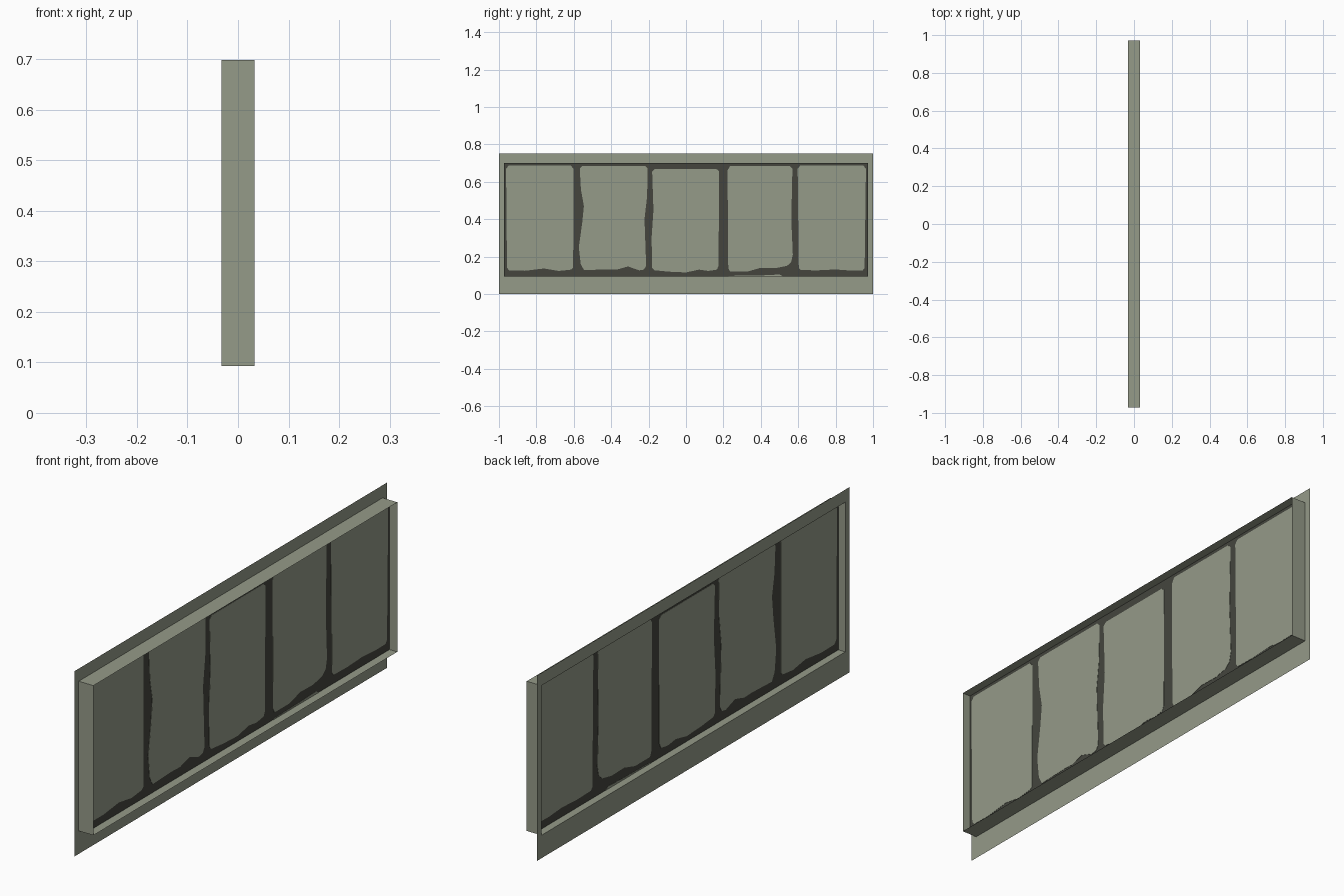
import bpy, bmesh

if "Cube" in bpy.data.objects:
    bpy.data.objects.remove(bpy.data.objects["Cube"])


def material(name, rgb):
    m = bpy.data.materials.new(name)
    m.diffuse_color = (*rgb, 1)
    m.use_nodes = True
    m.node_tree.nodes["Principled BSDF"].inputs["Base Color"].default_value = m.diffuse_color
    return m


LIGHT = material("pale grey green", (0.300, 0.325, 0.250))
DARK = material("dark olive grey", (0.058, 0.060, 0.048))

# half depth, half width and heights of the window box
HX, HY, Z0, Z1 = 0.033, 0.972, 0.093, 0.699
SHEET_X = -0.002


def rect(x, y, z0, z1):
    return [(x, -y, z0), (x, y, z0), (x, y, z1), (x, -y, z1)]


def make(name, bm, mat):
    me = bpy.data.meshes.new(name)
    bm.to_mesh(me)
    bm.free()
    me.materials.append(mat)
    ob = bpy.data.objects.new(name, me)
    bpy.context.collection.objects.link(ob)
    return ob


def ring(name, outer, inner, mat):
    """Four quads joining two rectangles."""
    bm = bmesh.new()
    a = [bm.verts.new(p) for p in outer]
    b = [bm.verts.new(p) for p in inner]
    for i in range(4):
        j = (i + 1) % 4
        bm.faces.new((a[i], a[j], b[j], b[i]))
    make(name, bm, mat)


def plate(name, outline, x, mat, thick=0.0):
    """Flat outline in y and z, optionally extruded along x."""
    bm = bmesh.new()
    f = bm.faces.new([bm.verts.new((x - thick / 2, y, z)) for y, z in outline])
    if thick:
        ext = bmesh.ops.extrude_face_region(bm, geom=[f], use_keep_orig=True)
        moved = [v for v in ext["geom"] if isinstance(v, bmesh.types.BMVert)]
        bmesh.ops.translate(bm, verts=moved, vec=(thick, 0, 0))
        bmesh.ops.recalc_face_normals(bm, faces=bm.faces)
    make(name, bm, mat)


# wall surround with opening, and the box lining around the window
ring("wall_surround", rect(-HX, 1, 0, 0.75), rect(-HX, HY, Z0, Z1), LIGHT)
ring("window_box", rect(HX, HY, Z0, Z1), rect(-HX, HY, Z0, Z1), LIGHT)

# dark sheet forming the glazing bars
plate("glazing_bars", [(-HY, Z0), (HY, Z0), (HY, Z1), (-HY, Z1)], SHEET_X, DARK)


def pane(name, bottom, right, top, left):
    """Worn pane: wavy bottom, right and left edges, straight top."""
    c = 0.014
    top_edge = [(right[-1][0] - c, top), (left[0][0] + c, top)]
    plate(name, bottom + right + top_edge + left, SHEET_X, LIGHT, 0.002)


pane("pane_1",
     [(-.945, .125), (-.86, .124), (-.76, .136), (-.68, .123), (-.615, .130)],
     [(-.603, .14), (-.602, .67)], .686,
     [(-.962, .67), (-.957, .14)])
pane("pane_2",
     [(-.545, .127), (-.42, .132), (-.37, .130), (-.31, .147), (-.25, .126), (-.225, .130)],
     [(-.213, .15), (-.222, .40), (-.208, .52), (-.205, .67)], .684,
     [(-.568, .67), (-.562, .56), (-.546, .47), (-.555, .38), (-.573, .25), (-.563, .16)])
pane("pane_3",
     [(-.170, .127), (-.09, .119), (0, .115), (.07, .130), (.12, .123), (.165, .130)],
     [(.174, .15), (.177, .655)], .668,
     [(-.181, .655), (-.174, .45), (-.184, .30), (-.181, .14)])
pane("pane_4",
     [(.235, .120), (.33, .120), (.40, .140), (.48, .138), (.54, .150), (.562, .17)],
     [(.571, .21), (.563, .40), (.569, .67)], .685,
     [(.222, .66), (.226, .14)])
pane("pane_5",
     [(.612, .128), (.70, .126), (.80, .131), (.88, .125), (.945, .126)],
     [(.955, .14), (.962, .67)], .686,
     [(.597, .67), (.603, .14)])

# chipped sliver at the bottom edge
plate("bottom_chip", [(.22, Z0), (.52, Z0), (.50, .104), (.42, .100), (.24, .097)],
      SHEET_X, LIGHT, 0.002)
